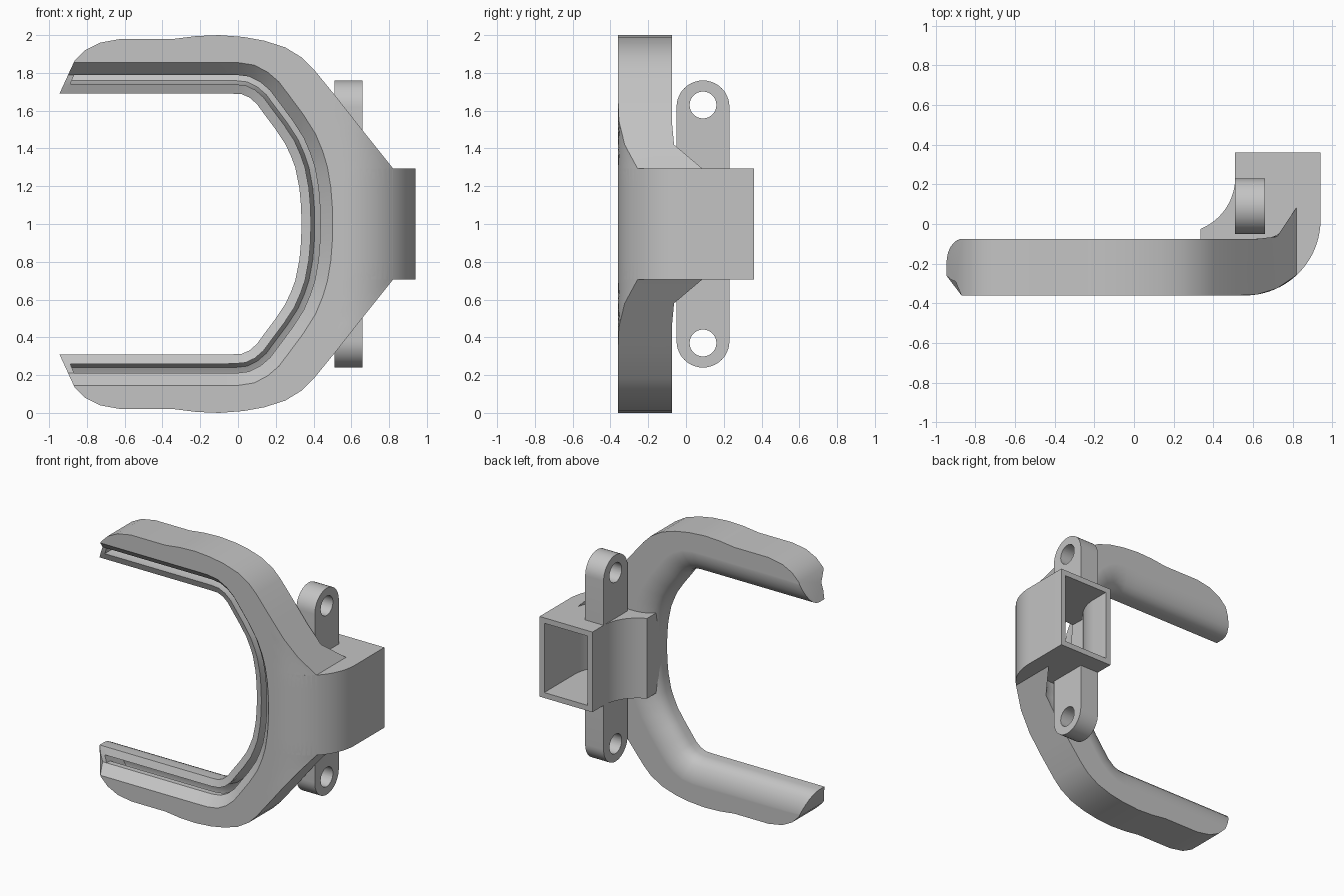
import bpy, bmesh
from math import sin, cos, pi, radians, sqrt
from mathutils import Vector

cube = bpy.data.objects.get("Cube")
if cube:
    bpy.data.objects.remove(cube)

grey = bpy.data.materials.new("plain grey")
grey.use_nodes = True
grey.diffuse_color = (0.55, 0.55, 0.55, 1)
for node in grey.node_tree.nodes:
    if node.type == 'BSDF_PRINCIPLED':
        node.inputs["Base Color"].default_value = grey.diffuse_color

MID = 1.0       # height of the mirror plane
WALL = 0.04     # wall thickness of the hollow duct


def make_object(name, bm):
    bmesh.ops.triangulate(bm, faces=bm.faces[:])
    bmesh.ops.recalc_face_normals(bm, faces=bm.faces[:])
    mesh = bpy.data.meshes.new(name)
    bm.to_mesh(mesh)
    bm.free()
    mesh.materials.append(grey)
    obj = bpy.data.objects.new(name, mesh)
    bpy.context.collection.objects.link(obj)
    return obj


def loft(name, rings):
    """Closed solid through equal rings of points."""
    bm = bmesh.new()
    loops = [[bm.verts.new(p) for p in ring] for ring in rings]
    count = len(loops[0])
    for a, b in zip(loops, loops[1:]):
        for i in range(count):
            j = (i + 1) % count
            bm.faces.new((a[i], a[j], b[j], b[i]))
    bm.faces.new(loops[0])
    bm.faces.new(loops[-1][::-1])
    return make_object(name, bm)


def arc(cx, cy, r, start, end, steps=20):
    angles = [radians(start + (end - start) * i / steps) for i in range(steps + 1)]
    return [(cx + r * cos(a), cy + r * sin(a)) for a in angles]


# Front and back of the body, both bending backwards towards the inlet
def front_y(x):
    return -0.36 if x < 0.56 else 0.02 - sqrt(0.38 ** 2 - (x - 0.56) ** 2)


def back_y(x):
    return -0.075 if x < 0.66 else 0.085 - sqrt(max(0, 0.16 ** 2 - (x - 0.66) ** 2))


def sweep(name, stations, chamfer, rim, back_start, wall=0.0, steps=12):
    """Ring section carried along inner/outer pairs (x, height)."""
    stations = stations + [(a, -b, c, -d) for a, b, c, d in stations[-2::-1]]
    inner = [Vector(s[:2]) for s in stations]
    rings = []
    for i, s in enumerate(stations):
        t = (inner[min(i + 1, len(inner) - 1)] - inner[max(i - 1, 0)]).normalized()
        span = Vector(s[2:]) - inner[i]
        depth = span.dot(Vector((-t.y, t.x)))
        top = 1 - wall / depth
        ring = []

        def add(f, y=None, face=None):
            p = inner[i] + span * f
            if face:
                y = face(p.x) + (wall if face is front_y else -wall)
            ring.append((p.x, y, MID + p.y))

        lo = min(chamfer / depth, 0.98 * top)
        for k in range(steps + 1):
            add(top + (lo - top) * k / steps, face=front_y)
        for offset, y in rim:
            add(offset / depth, y)
        lo = min(back_start / depth, 0.98 * top)
        for k in range(steps + 1):
            add(lo + (top - lo) * k / steps, face=back_y)
        rings.append(ring)
    return loft(name, rings)


# Half of the fork: inner x, height, outer x, height
tip = [(-.945, .69, -.865, .865), (-.9, .69, -.81, .92)]
half = [
    (-.82, .69, -.73, .96), (-.7, .69, -.62, .98), (-.34, .69, -.34, .98),
    (-.22, .69, -.22, .995), (-.1, .69, -.1, 1), (-.03, .69, .03, .99),
    (.02, .687, .14, .97), (.06, .67, .25, .935), (.1, .635, .34, .88),
    (.14, .58, .4, .82), (.2, .5, .52, .673), (.25, .425, .62, .546),
    (.28, .36, .72, .42), (.303, .3, .82, .295), (.325, .19, .82, .19),
    (.334, .09, .82, .09), (.336, 0, .82, 0)]
rim = [(.1, -.29), (.05, -.28), (0, -.26), (0, -.2), (.005, -.17),
       (.02, -.14), (.045, -.115), (.08, -.095), (.115, -.082)]
fork = sweep("fork_duct", tip + half, .165, rim, .155)

# Hollow of the fork, with the narrow outlet slot through the chamfer
slot = [(.14, -.25), (.1, -.25), (.1, -.38), (.05, -.38), (.05, -.2),
        (.07, -.15), (.13, -.12)]
fork_hollow = sweep("fork_hollow", [(-.91, .69, -.82, .9)] + half,
                    .2, slot, .17, WALL)


# Inlet elbow and its hollow, extruded in height
def extrude_up(name, outline, reach):
    return loft(name, [[(x, y, MID + h) for x, y in outline] for h in (-reach, reach)])


inlet = extrude_up(
    "inlet_elbow",
    arc(.56, .02, .38, -90, 0) + [(.94, .36), (.51, .36)]
    + arc(.23, .235, .28, 0, -68)
    + [(.335, -.2), (.4, -.2), (.5, -.34), (.52, -.36)], .295)
inlet_hollow = extrude_up(
    "inlet_hollow",
    arc(.56, .02, .342, -90, 0) + [(.902, .45), (.55, .45)]
    + arc(.23, .235, .32, 0, -50)
    + [(.44, -.2), (.475, -.24), (.54, -.322)], .255)


# Mounting lugs above and below the inlet, with bolt holes
def extrude_across(name, outline, x0, x1):
    return loft(name, [[(x, y, z) for y, z in outline] for x in (x0, x1)])


lugs = extrude_across("mounting_lugs",
                      arc(.09, 1.62, .14, 0, 180) + arc(.09, .38, .14, 180, 360),
                      .51, .66)
holes = [extrude_across("bolt_hole", arc(.09, MID + s * .63, .071, 0, 348, 29), .4, .8)
         for s in (-1, 1)]


def cut(obj, cutters):
    bpy.ops.object.select_all(action='DESELECT')
    obj.select_set(True)
    bpy.context.view_layer.objects.active = obj
    for cutter in cutters:
        cutter.hide_render = True
        mod = obj.modifiers.new("cut", 'BOOLEAN')
        mod.operation = 'DIFFERENCE'
        mod.solver = 'EXACT'
        mod.object = cutter
        bpy.ops.object.modifier_apply(modifier=mod.name)
    bpy.ops.object.shade_smooth_by_angle(angle=radians(30))


cut(fork, [fork_hollow, inlet_hollow])
cut(inlet, [fork_hollow, inlet_hollow])
cut(lugs, [inlet_hollow] + holes)

for cutter in [fork_hollow, inlet_hollow] + holes:
    bpy.data.objects.remove(cutter)
